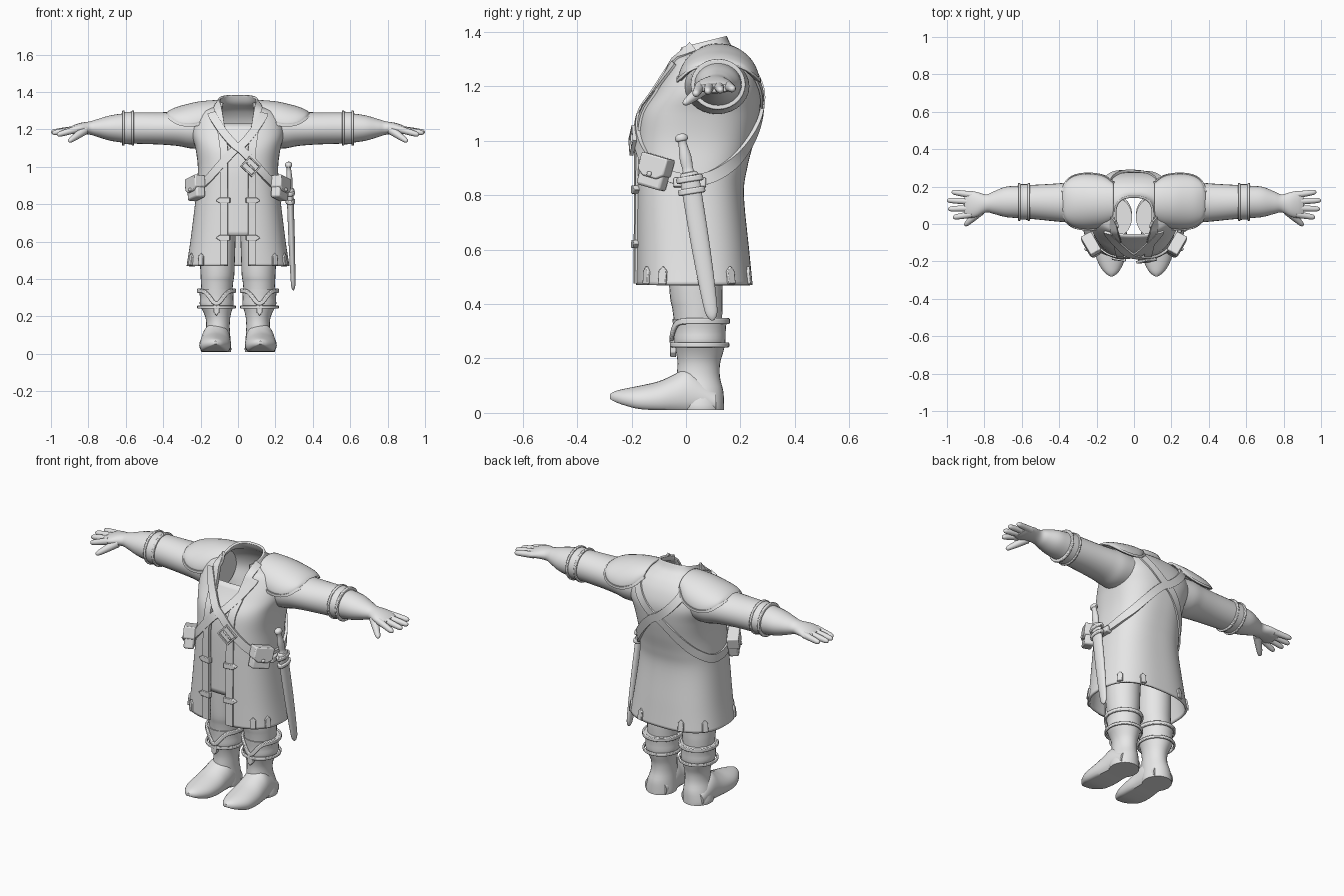
import bpy, math
from mathutils import Vector, Matrix

if "Cube" in bpy.data.objects:
    bpy.data.objects.remove(bpy.data.objects["Cube"])

grey = bpy.data.materials.new("light_grey")
grey.use_nodes = True
grey.diffuse_color = (0.8, 0.8, 0.8, 1)
grey.node_tree.nodes["Principled BSDF"].inputs["Base Color"].default_value = (0.8, 0.8, 0.8, 1)
parts = []
POW = 2.6


# ---------- helpers ----------
def make(name, verts, faces, mirror=False, solid=0, bevel=0):
    me = bpy.data.meshes.new(name)
    me.from_pydata([tuple(v) for v in verts], [], faces)
    me.materials.append(grey)
    ob = bpy.data.objects.new(name, me)
    bpy.context.collection.objects.link(ob)
    if solid:
        m = ob.modifiers.new("thickness", "SOLIDIFY")
        m.thickness, m.offset = solid, -1
    if bevel:
        m = ob.modifiers.new("bevel", "BEVEL")
        m.width, m.segments = bevel, 2
    if mirror:
        ob.modifiers.new("mirror", "MIRROR")
    parts.append(ob)
    return ob


def spline(rows, k):
    out = []
    for i in range(len(rows) - 1):
        a, b, c, d = (rows[min(max(i + o, 0), len(rows) - 1)] for o in (-1, 0, 1, 2))
        for j in range(k):
            t = j / k
            out.append(tuple(q + t / 2 * (r - p + t * (2 * p - 5 * q + 4 * r - s + t * (3 * (q - r) + s - p)))
                             for p, q, r, s in zip(a, b, c, d)))
    return out + [tuple(rows[-1])]


def grid_faces(rows, cols, closed):
    return [(j * cols + i, j * cols + (i + 1) % cols, (j + 1) * cols + (i + 1) % cols, (j + 1) * cols + i)
            for j in range(rows - 1) for i in range(cols if closed else cols - 1)]


def loft(name, rows, mat=Matrix(), k=3, seg=28, floor=False, **kw):
    """Elliptic sections (pos, cx, cy, rx, ry) along local z; floor flattens the underside."""
    rows = spline(rows, k)
    verts = []
    for z, cx, cy, rx, ry in rows:
        for i in range(seg):
            a = math.tau * i / seg
            s = math.sin(a)
            if floor:
                s = max(s, -0.55)
            verts.append(mat @ Vector((cx + rx * math.cos(a), cy + ry * s, z)))
    n = len(rows)
    faces = grid_faces(n, seg, True)
    faces += [tuple(reversed(range(seg))), tuple(range((n - 1) * seg, n * seg))]
    return make(name, verts, faces, **kw)


def axis(p, q):
    p, q = Vector(p), Vector(q)
    z = (q - p).normalized()
    y = (Vector((0, 1, 0)) - z * z.y).normalized()
    m = Matrix((y.cross(z), y, z)).transposed().to_4x4()
    m.translation = p
    return m, (q - p).length


def rod(name, p, q, r0, r1, **kw):
    m, L = axis(p, q)
    shape = ((0, r0), (0.5, (r0 + r1) / 2), (0.85, r1), (0.97, r1 * 0.6), (1, r1 * 0.1))
    return loft(name, [(L * f, 0, 0, r, r) for f, r in shape], m, seg=14, **kw)


def ribbon(name, pts, norms, w, h, closed=False, **kw):
    n, verts = len(pts), []
    for i, (p, nm) in enumerate(zip(pts, norms)):
        a = pts[(i - 1) % n] if closed else pts[max(i - 1, 0)]
        b = pts[(i + 1) % n] if closed else pts[min(i + 1, n - 1)]
        side = nm.cross(b - a).normalized() * w / 2
        verts += [p + side, p + side + nm * h, p - side + nm * h, p - side]
    faces = grid_faces(n, 4, True)
    if closed:
        faces += [(4 * n - 4 + i, 4 * n - 4 + (i + 1) % 4, (i + 1) % 4, i) for i in range(4)]
    else:
        faces += [(3, 2, 1, 0), tuple(range(4 * n - 4, 4 * n))]
    return make(name, verts, [f[::-1] for f in faces], **kw)


def plate(name, outline, mat, depth, **kw):
    n = len(outline)
    verts = [mat @ Vector((x, y, z)) for z in (-0.01, depth) for x, y in outline]
    faces = grid_faces(2, n, True) + [tuple(reversed(range(n))), tuple(range(n, 2 * n))]
    return make(name, verts, faces, **kw)


def rect(w, h):
    return [(-w / 2, -h / 2), (w / 2, -h / 2), (w / 2, h / 2), (-w / 2, h / 2)]


# ---------- coat surface: z, half width, front y, back y, tilt ----------
RINGS = spline([(.47, .275, -.185, .245, 0), (.6, .255, -.185, .232, 0), (.8, .23, -.185, .213, 0),
                (.9, .22, -.185, .225, 0), (1.0, .215, -.182, .25, 0), (1.1, .228, -.165, .27, 0),
                (1.18, .25, -.115, .275, 0), (1.25, .24, -.075, .255, 0), (1.3, .195, -.055, .22, .03),
                (1.33, .125, -.045, .17, .15), (1.36, .105, -.05, .15, .25)], 6)


def ring(z):
    for a, b in zip(RINGS, RINGS[1:]):
        if z <= b[0]:
            break
    f = (z - a[0]) / (b[0] - a[0])
    return [p + (q - p) * f for p, q in zip(a, b)]


def raw(t, z):
    _, hx, y0, y1, tilt = ring(z)
    pw = lambda v: math.copysign(abs(v) ** (2 / POW), v)
    dy = -(y1 - y0) / 2 * pw(math.cos(t))
    return Vector((hx * pw(math.sin(t)), (y0 + y1) / 2 + dy, z + tilt * dy))


def normal(t, z):
    e = .03
    return (raw(t + e, z) - raw(t - e, z)).cross(raw(t, z + .01) - raw(t, z - .01)).normalized()


def surf(t, z, off=0):
    return raw(t, z) + normal(t, z) * off


def angle(x, z):
    return math.copysign(math.asin(min(abs(x) / ring(z)[1], .995) ** (POW / 2)), x)


def frame(t, z, off=0, roll=0):
    n = normal(t, z)
    x = Vector((0, 0, 1)).cross(n).normalized()
    m = Matrix((x, n.cross(x), n)).transposed().to_4x4()
    m.translation = surf(t, z, off)
    return m @ Matrix.Rotation(roll, 4, "Z")


def gap(z):
    return .055 + max(0, min(z, 1.32) - 1.1) * .15


def shell(name, zs, cols, lo, hi, off, solid):
    verts = [surf(lo(z) + (hi(z) - lo(z)) * i / (cols - 1), z, off) for z in zs for i in range(cols)]
    make(name, verts, grid_faces(len(zs), cols, False), solid=solid)


zs = [r[0] for r in RINGS]
shell("coat", zs, 90, lambda z: angle(gap(z), z), lambda z: math.tau - angle(gap(z), z), 0, .012)
shell("vest", [.63 + .61 * i / 24 for i in range(25)], 16, lambda z: -angle(.1, z), lambda z: angle(.1, z), -.02, .01)

# raised front edging
edge = [.475 + .875 * i / 50 for i in range(51)]
ts = [angle(gap(z) + .02, z) for z in edge]
ribbon("coat_edging", [surf(t, z, -.004) for t, z in zip(ts, edge)],
       [normal(t, z) for t, z in zip(ts, edge)], .042, .012, mirror=True)

# hem tabs and front clasps
tab = [(-.016, -.03), (.016, -.03), (.016, .018), (0, .036), (-.016, .018)]
for t in (.72, 1.12, 2.15, 2.75):
    plate("hem_tab", tab, frame(t, .503), .009, mirror=True, bevel=.003)
clasp = [(-.035, -.015), (.02, -.015), (.042, 0), (.02, .015), (-.035, .015)]
for z in (.82, .62):
    plate("front_clasp", clasp, frame(angle(.077, z), z), .016, mirror=True, bevel=.003)

# crossed straps running over the chest, round the hip and up the back
path = [(angle(-.14, 1.28), 1.285), (angle(-.11, 1.23), 1.23), (0, 1.1), (angle(.1, 1.), 1.0),
        (angle(.18, .91), .91), (1.6, .855), (2.2, .91), (2.65, 1.0), (math.pi, 1.12),
        (math.pi + angle(.12, 1.23), 1.23), (math.pi + angle(.15, 1.28), 1.29)]
path = spline(path, 10)
for name, s, h in (("left_strap", 1, .014), ("right_strap", -1, .009)):
    ribbon(name, [surf(s * t, z, .001) for t, z in path], [normal(s * t, z) for t, z in path], .044, h)

# strap buckle
f = frame(angle(.065, 1.0), 1.0, .014, -.75)
plate("buckle_base", rect(.07, .06), f, .004, bevel=.004)
corners = [f @ Vector((x, y, .004)) for x, y in rect(.07, .062)]
ribbon("buckle_frame", corners, [(c - f.translation).normalized() for c in corners], .014, .01, closed=True)
plate("buckle_prong", rect(.06, .009), f, .012, bevel=.003)

# belt pouches
f = frame(1.05, .88, .012, -.25)
plate("pouch", rect(.105, .115), f, .045, mirror=True, bevel=.01)
flap = [(-.057, .0), (-.03, -.02), (.03, -.02), (.057, .0), (.057, .063), (-.057, .063)]
plate("pouch_flap", flap, f, .054, mirror=True, bevel=.006)
plate("pouch_stud", rect(.018, .018), f @ Matrix.Translation((0, -.008, 0)), .062, mirror=True, bevel=.006)

# sword in its sheath
m, L = axis((.278, .012, .87), (.296, .098, .34))
loft("sheath", [(0, 0, 0, .018, .036), (L * .5, 0, 0, .017, .034), (L * .88, 0, 0, .013, .026),
                (L * .97, 0, 0, .01, .018), (L, 0, 0, .003, .005)], m)
for z in (.0, .045):
    loft("sheath_band", [(z, 0, 0, .026, .05), (z + .022, 0, 0, .026, .05)], m, k=1, bevel=.005)
plate("sheath_hanger", rect(.12, .035), frame(1.57, .845), .03, bevel=.006)
m, L = axis((.278, .012, .87), (.27, -.02, 1.025))
loft("sword_grip", [(0, 0, 0, .024, .036), (.012, 0, 0, .022, .03), (.02, 0, 0, .014, .02), (.07, 0, 0, .016, .022),
                    (.125, 0, 0, .012, .015), (.135, 0, 0, .018, .023), (.15, 0, 0, .018, .022), (L, 0, 0, .01, .01)], m)

# ---------- shoulder pads: x, half depth, rim z, top z ----------
pad = spline([(.11, .1, 1.30, 1.357), (.16, .135, 1.25, 1.354), (.22, .148, 1.225, 1.347), (.28, .147, 1.222, 1.333),
              (.33, .132, 1.235, 1.319), (.365, .1, 1.26, 1.303), (.382, .05, 1.28, 1.29)], 4)
arc = [math.pi * (i / 24 - .5) for i in range(25)]
make("shoulder_pad", [(x, .12 + r * math.sin(a), b + (t - b) * math.cos(a)) for x, r, b, t in pad for a in arc],
     [q[::-1] for q in grid_faces(len(pad), 25, False)], mirror=True, solid=.012)
for a0 in (0, -1):
    rim = [Vector((x, .12 + r * math.sin(arc[a0]), b)) for x, r, b, t in pad]
    ribbon("pad_rim", rim, [Vector((0, -1 if a0 == 0 else 1, 0))] * len(rim), .014, .006, mirror=True)

# ---------- arms (local z runs along x) ----------
ARM = Matrix(((0, 0, 1, 0), (1, 0, 0, 0), (0, 1, 0, 0), (0, 0, 0, 1)))
loft("arm", [(.17, .11, 1.2, .12, .1), (.25, .115, 1.2, .118, .102), (.32, .115, 1.203, .11, .092),
             (.42, .115, 1.205, .101, .086), (.56, .118, 1.207, .09, .083), (.63, .118, 1.207, .086, .076),
             (.69, .118, 1.207, .08, .066), (.75, .114, 1.207, .06, .048), (.79, .11, 1.207, .048, .036),
             (.84, .105, 1.205, .066, .03), (.88, .105, 1.198, .072, .024), (.905, .105, 1.194, .064, .015)],
     ARM, k=5, mirror=True)
loft("bracer", [(.555, .118, 1.207, .096, .088), (.62, .118, 1.207, .094, .085)], ARM, k=1, mirror=True)
for x in (.555, .607):
    loft("bracer_ridge", [(x, .118, 1.207, .101, .094), (x + .014, .118, 1.207, .101, .093)], ARM, k=1,
         mirror=True, bevel=.004)
for y0, y1, x1, z1 in ((.155, .172, .975, 1.19), (.12, .127, 1.0, 1.185), (.085, .08, .995, 1.18), (.052, .035, .968, 1.17)):
    rod("finger", (.865, y0, 1.2), (x1, y1, z1), .019, .014, mirror=True)
rod("thumb", (.82, .07, 1.195), (.905, -.008, 1.135), .024, .014, mirror=True)

# ---------- legs and boots ----------
loft("trouser_leg", [(.3, .113, .045, .08, .085), (.38, .112, .042, .086, .092), (.42, .11, .038, .09, .096),
                     (.5, .11, .036, .093, .1), (.62, .105, .036, .092, .105), (.75, .1, .036, .09, .105)], mirror=True)
loft("boot_shaft", [(.01, .117, .055, .08, .085), (.03, .117, .053, .081, .087), (.08, .113, .05, .073, .087),
                    (.13, .108, .045, .064, .08), (.18, .107, .047, .064, .078), (.22, .11, .05, .074, .086),
                    (.26, .114, .05, .09, .095), (.3, .114, .05, .089, .096), (.345, .116, .05, .094, .1)], mirror=True)
FOOT = Matrix(((1, 0, 0, 0), (0, 0, -1, 0), (0, 1, 0, 0), (0, 0, 0, 1)))
toe = [(-.11, .117, .01, .09, .07), (-.04, .117, .01, .15, .077), (.0, .118, .01, .165, .079), (.04, .12, .01, .143, .081),
       (.1, .122, .01, .116, .085), (.17, .124, .014, .1, .08), (.22, .123, .026, .09, .062),
       (.26, .121, .04, .08, .036), (.28, .12, .052, .068, .008)]
loft("boot_foot", [(p, cx, b + (t - b) * .355, r, (t - b) * .645) for p, cx, b, t, r in toe], FOOT,
     floor=True, mirror=True)


def boot_band(name, z, dip, w, h):
    pts, nms = [], []
    for i in range(40):
        a = math.tau * i / 40
        n = Vector((math.sin(a), -math.cos(a), 0))
        drop = dip * math.exp(-(min(a, math.tau - a) / .45) ** 2)
        pts.append(Vector((.115 + .092 * n.x, .05 + .098 * n.y, z - drop)))
        nms.append(n)
    ribbon(name, pts, nms, w, h, closed=True, mirror=True, bevel=.004)


boot_band("boot_cuff_band", .337, .07, .022, .013)
boot_band("boot_lower_band", .25, 0, .018, .011)
rod("boot_stud", (.115, -.05, .255), (.115, -.072, .255), .016, .014, mirror=True)
plate("boot_front_tab", tab, Matrix(((1, 0, 0, .115), (0, 0, -1, -.046), (0, -1, 0, .24), (0, 0, 0, 1))),
      .012, mirror=True, bevel=.003)

# ---------- shading ----------
bpy.ops.object.select_all(action="DESELECT")
for ob in parts:
    ob.select_set(True)
bpy.context.view_layer.objects.active = parts[0]
bpy.ops.object.shade_smooth_by_angle(angle=math.radians(40))
